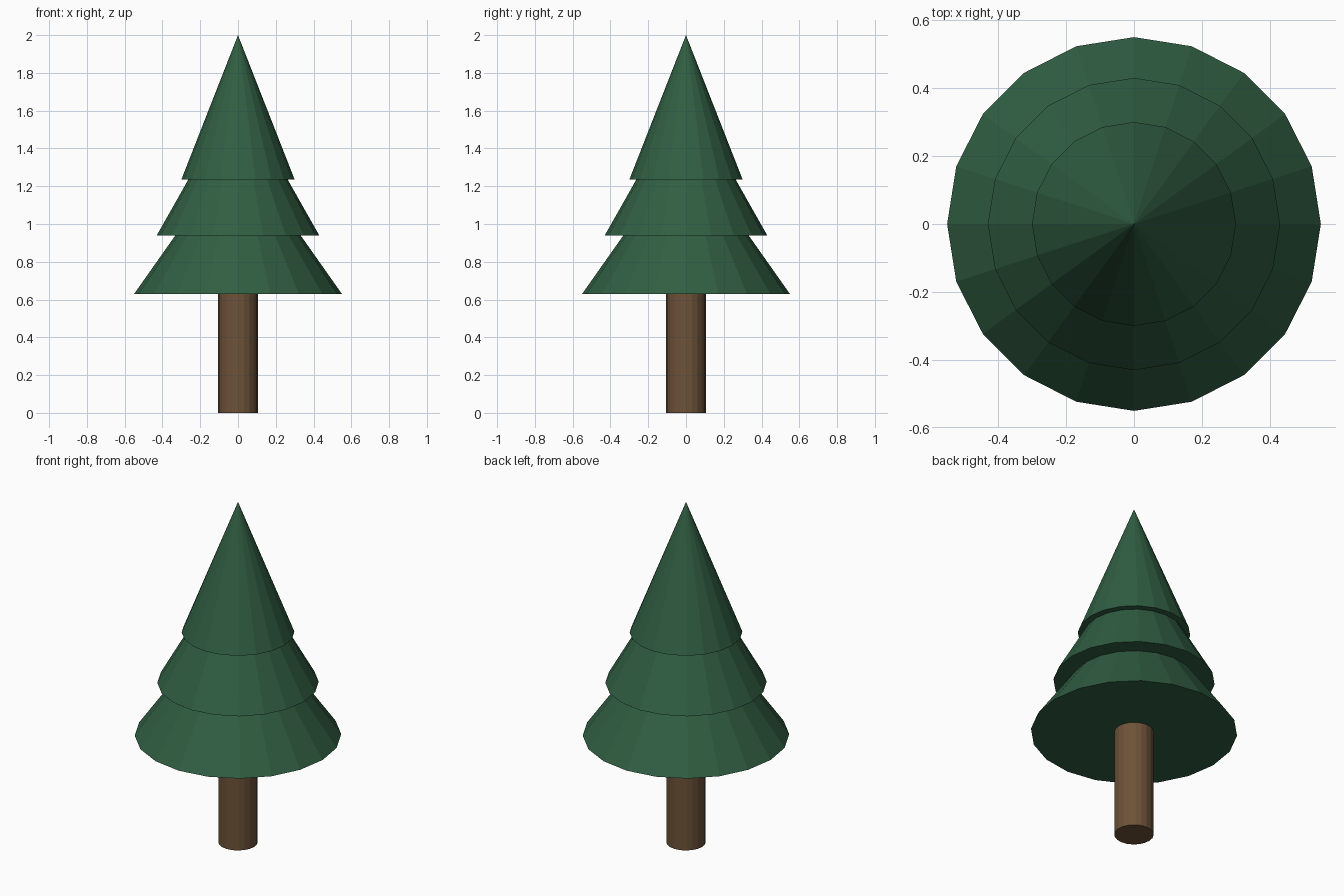
import bpy, math

if "Cube" in bpy.data.objects:
    bpy.data.objects.remove(bpy.data.objects["Cube"])

SIDES = 20


def material(name, rgb):
    m = bpy.data.materials.new(name)
    m.diffuse_color = (*rgb, 1.0)
    m.use_nodes = True
    m.node_tree.nodes["Principled BSDF"].inputs["Base Color"].default_value = m.diffuse_color
    return m


needle_green = material("needle_green", (0.030, 0.112, 0.054))
bark_brown = material("bark_brown", (0.155, 0.085, 0.040))


def taper(name, r_bottom, r_top, z0, z1, mat):
    """Flat-shaded closed cone or cylinder standing between two heights."""
    bpy.ops.mesh.primitive_cone_add(
        vertices=SIDES, radius1=r_bottom, radius2=r_top,
        depth=z1 - z0, location=(0, 0, (z0 + z1) / 2))
    ob = bpy.context.object
    ob.name = name
    ob.data.materials.append(mat)
    return ob


# Trunk, running slightly up into the foliage
taper("trunk", 0.105, 0.105, 0.0, 0.66, bark_brown)

# Foliage tiers: radius, base height, tip height
tiers = {
    "lower_foliage": (0.55, 0.63, 1.41),
    "middle_foliage": (0.43, 0.94, 1.70),
    "upper_foliage": (0.30, 1.235, 2.0),
}
for name, (radius, base, tip) in tiers.items():
    taper(name, radius, 0.0, base, tip, needle_green)
